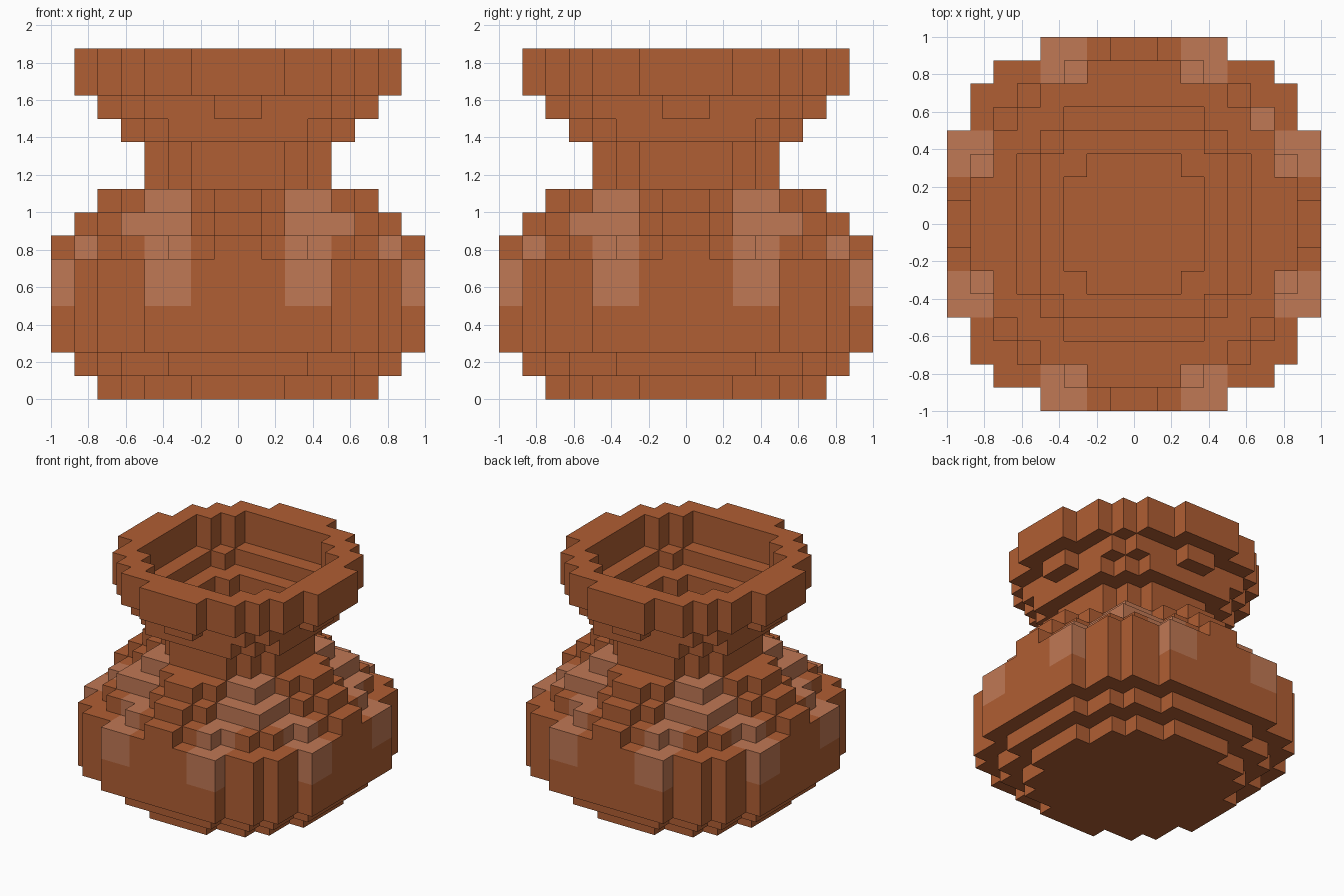
import bpy, bmesh, math
from mathutils import Vector

cube = bpy.data.objects.get("Cube")
if cube:
    bpy.data.objects.remove(cube, do_unlink=True)

U = 0.125  # size of one block


def make_material(name, rgb):
    mat = bpy.data.materials.new(name)
    mat.use_nodes = True
    mat.diffuse_color = (*rgb, 1)
    bsdf = mat.node_tree.nodes["Principled BSDF"]
    bsdf.inputs["Base Color"].default_value = (*rgb, 1)
    bsdf.inputs["Roughness"].default_value = 0.8
    return mat


clay = make_material("terracotta", (0.434, 0.112, 0.033))
glaze = make_material("pale terracotta", (0.527, 0.188, 0.089))

# Stepped discs: half width of each row of blocks, counted from the middle out
SHAFT = [3, 3, 2]
RIM_HOLE = [5, 5, 5, 4, 3]
PARTS = {  # name: list of (first layer, end layer, outer rows, hole rows)
    "foot": [(0, 1, [6, 6, 5, 5, 4, 2], []),
             (1, 2, [7, 7, 7, 6, 6, 5, 3], SHAFT)],
    "belly": [(2, 6, [8, 8, 8, 8, 7, 7, 6, 4], SHAFT)],
    "shoulder": [(6, 7, [8, 7, 7, 6, 6, 5, 3, 1], SHAFT),
                 (7, 8, [7, 6, 5, 5, 5, 2, 1], SHAFT),
                 (8, 9, [6, 5, 4, 4, 2, 1], SHAFT)],
    "neck": [(9, 11, [4, 4, 3, 2], SHAFT)],
    "collar": [(11, 12, [5, 5, 5, 4, 3], SHAFT),
               (12, 13, [6, 5, 5, 5, 4, 1], [4, 4, 4, 3])],
    "rim": [(13, 15, [7, 7, 6, 6, 5, 4, 2], RIM_HOLE)],
}

# Pale blocks per layer (one octant, mirrored by sorting the coordinates)
BELLY_SPOT = {(2, 6), (3, 6), (2, 7), (3, 7)}
PALE = {4: BELLY_SPOT, 5: BELLY_SPOT,
        6: {(2, 5), (3, 5), (2, 6)},
        7: {(2, 4), (3, 4), (4, 4)},
        8: {(2, 3), (3, 3)}}


def ring(i):
    """Distance of a block from the middle plane, 0 for the nearest."""
    return i if i >= 0 else -i - 1


def inside(rows, x, y):
    return ring(y) < len(rows) and ring(x) < rows[ring(y)]


def blocks(steps):
    return {(x, y, z)
            for first, end, outer, hole in steps
            for z in range(first, end)
            for x in range(-8, 8) for y in range(-8, 8)
            if inside(outer, x, y) and not inside(hole, x, y)}


def is_pale(cell, normal):
    x, y, z = cell
    # single pale tile on one back corner of the shoulder
    if cell == (5, 4, 6) and normal.z > 0.5:
        return True
    return tuple(sorted((ring(x), ring(y)))) in PALE.get(z, ())


cells = {name: blocks(steps) for name, steps in PARTS.items()}
solid = set().union(*cells.values())
AXES = [Vector(v) for v in ((1, 0, 0), (0, 1, 0), (0, 0, 1))]


def build_part(name):
    """Skin the exposed sides of a part's blocks and merge flat areas."""
    bm = bmesh.new()
    for cell in sorted(cells[name]):
        centre = Vector(cell) + Vector((0.5, 0.5, 0.5))
        for k in range(3):
            for sign in (1, -1):
                n = AXES[k] * sign
                if tuple(int(c) for c in Vector(cell) + n) in solid:
                    continue
                u, v = AXES[(k + 1) % 3] * sign, AXES[(k + 2) % 3]
                corners = [(centre + (n + u * a + v * b) / 2) * U
                           for a, b in ((-1, -1), (1, -1), (1, 1), (-1, 1))]
                face = bm.faces.new([bm.verts.new(c) for c in corners])
                face.material_index = int(is_pale(cell, n))
    bmesh.ops.remove_doubles(bm, verts=bm.verts[:], dist=0.001)
    bmesh.ops.dissolve_limit(bm, angle_limit=math.radians(1), verts=bm.verts[:],
                             edges=bm.edges[:], delimit={'MATERIAL'})
    mesh = bpy.data.meshes.new(name)
    bm.to_mesh(mesh)
    bm.free()
    mesh.materials.append(clay)
    mesh.materials.append(glaze)
    bpy.context.collection.objects.link(bpy.data.objects.new(name, mesh))


for part in PARTS:
    build_part(part)
